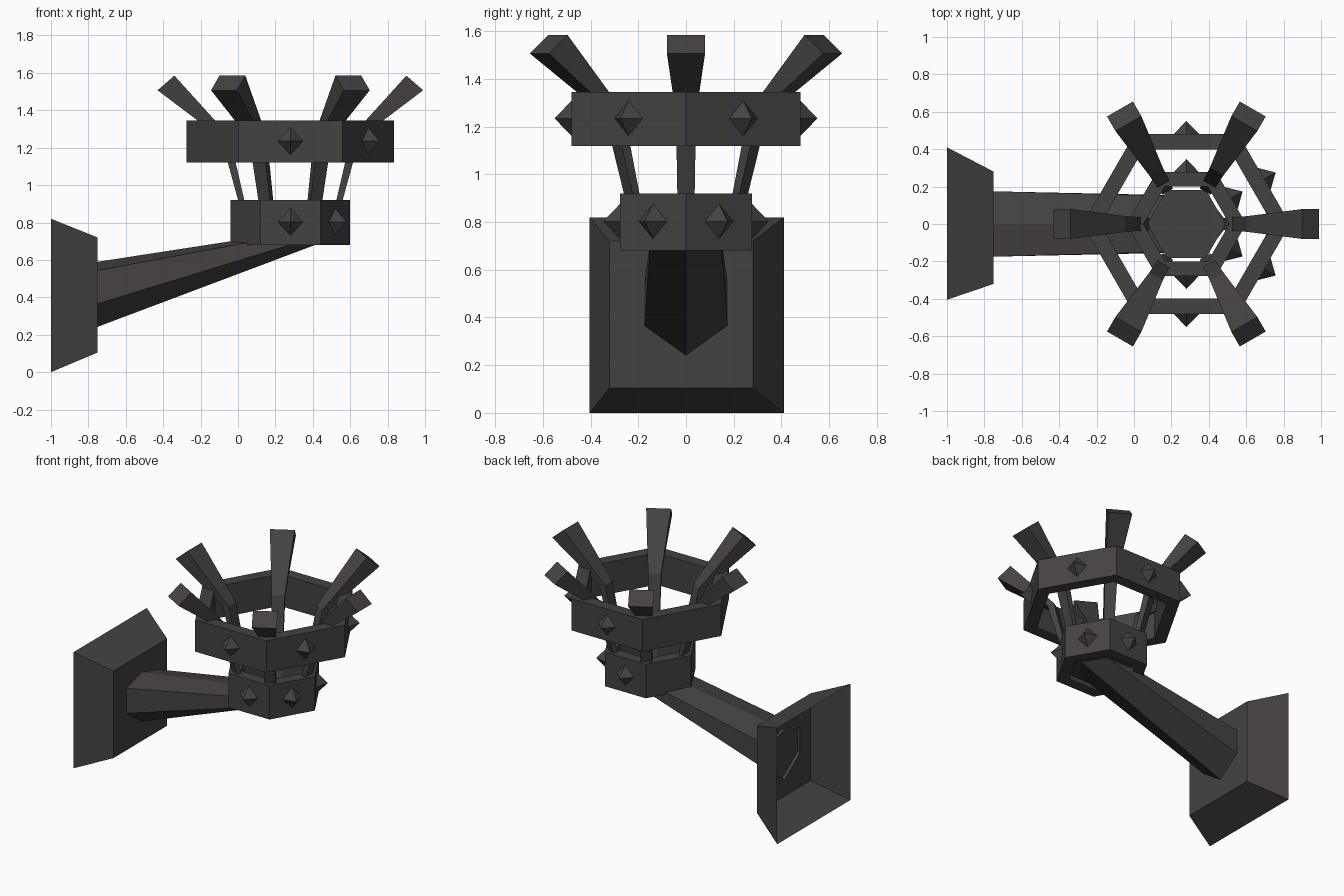
import bpy, math
from mathutils import Vector, Matrix

if "Cube" in bpy.data.objects:
    bpy.data.objects.remove(bpy.data.objects["Cube"])

iron = bpy.data.materials.new("dark iron")
iron.diffuse_color = (0.060, 0.054, 0.053, 1)
iron.use_nodes = True
iron.node_tree.nodes["Principled BSDF"].inputs["Base Color"].default_value = iron.diffuse_color
CX = 0.28  # axis of the basket


def make(name, verts, faces):
    me = bpy.data.meshes.new(name)
    me.from_pydata([tuple(v) for v in verts], [], faces)
    me.materials.append(iron)
    ob = bpy.data.objects.new(name, me)
    bpy.context.collection.objects.link(ob)
    return ob


def loft(name, loops, caps=(True, True), closed=False):
    """Skin a list of equal-length vertex loops."""
    n, m = len(loops[0]), len(loops)
    verts = [v for lp in loops for v in lp]
    faces = []
    for k in range(m if closed else m - 1):
        a, b = k * n, (k + 1) % m * n
        faces += [(a + i, a + (i + 1) % n, b + (i + 1) % n, b + i) for i in range(n)]
    if not closed and caps[0]:
        faces.append(tuple(reversed(range(n))))
    if not closed and caps[1]:
        faces.append(tuple(range((m - 1) * n, m * n)))
    ob = make(name, verts, faces)
    bpy.context.view_layer.objects.active = ob
    bpy.ops.object.mode_set(mode='EDIT')
    bpy.ops.mesh.select_all(action='SELECT')
    bpy.ops.mesh.normals_make_consistent(inside=False)
    bpy.ops.object.mode_set(mode='OBJECT')
    return ob


def hexagon(r, z):
    return [(CX + r * math.cos(math.radians(60 * i)),
             r * math.sin(math.radians(60 * i)), z) for i in range(6)]


def ring(name, r_out, r_in, z0, z1):
    loft(name, [hexagon(r_out, z0), hexagon(r_out, z1),
                hexagon(r_in, z1), hexagon(r_in, z0)], closed=True)


def rect(x, y0, y1, z0, z1):
    return [(x, y0, z0), (x, y1, z0), (x, y1, z1), (x, y0, z1)]


# wall plate: flared tray, open at the back
loft("wall_plate", [rect(-1, -0.405, 0.41, 0, 0.82),
                    rect(-0.75, -0.32, 0.28, 0.105, 0.72)], caps=(False, True))

# arm: upright hexagon blending into a level hexagon under the basket
start = [(-0.77, y, z) for y, z in ((0, .587), (.175, .54), (.175, .36),
                                    (0, .235), (-.175, .36), (-.175, .54))]
end = [(x, y, 0.715) for x, y in ((.06, 0), (.17, .15), (.39, .15),
                                  (.505, 0), (.39, -.15), (.17, -.15))]
loft("arm", [start, end], caps=(False, True))

# basket floor and the two hexagonal bands
loft("basket_floor", [hexagon(0.21, 0.70), hexagon(0.21, 0.73)])
ring("lower_band", 0.32, 0.23, 0.68, 0.92)
ring("upper_band", 0.555, 0.46, 1.12, 1.345)

# six flared prongs: (inner r, inner z, outer r, outer z, half width)
sections = [(.20, .72, .225, .72, .033), (.325, 1.26, .37, 1.25, .042),
            (.62, 1.585, .71, 1.507, .08)]
for k in range(6):
    rot = Matrix.Translation((CX, 0, 0)) @ Matrix.Rotation(math.radians(60 * k), 4, 'Z')
    loops = [[rot @ Vector(p) for p in ((ri, -w, zi), (ro, -w, zo), (ro, w, zo), (ri, w, zi))]
             for ri, zi, ro, zo, w in sections]
    loft(f"prong_{k + 1}", loops)

# pyramid studs on the four faces away from the wall
for band, r, z in (("lower", 0.277, 0.803), ("upper", 0.481, 1.235)):
    for ang in (-90, -30, 30, 90):
        rot = Matrix.Translation((CX, 0, z)) @ Matrix.Rotation(math.radians(ang), 4, 'Z')
        pts = [(r, .068, 0), (r, 0, .073), (r, -.068, 0), (r, 0, -.073), (r + .07, 0, 0)]
        make(f"{band}_stud", [rot @ Vector(p) for p in pts],
             [(1, 0, 4), (2, 1, 4), (3, 2, 4), (0, 3, 4), (0, 1, 2, 3)])
